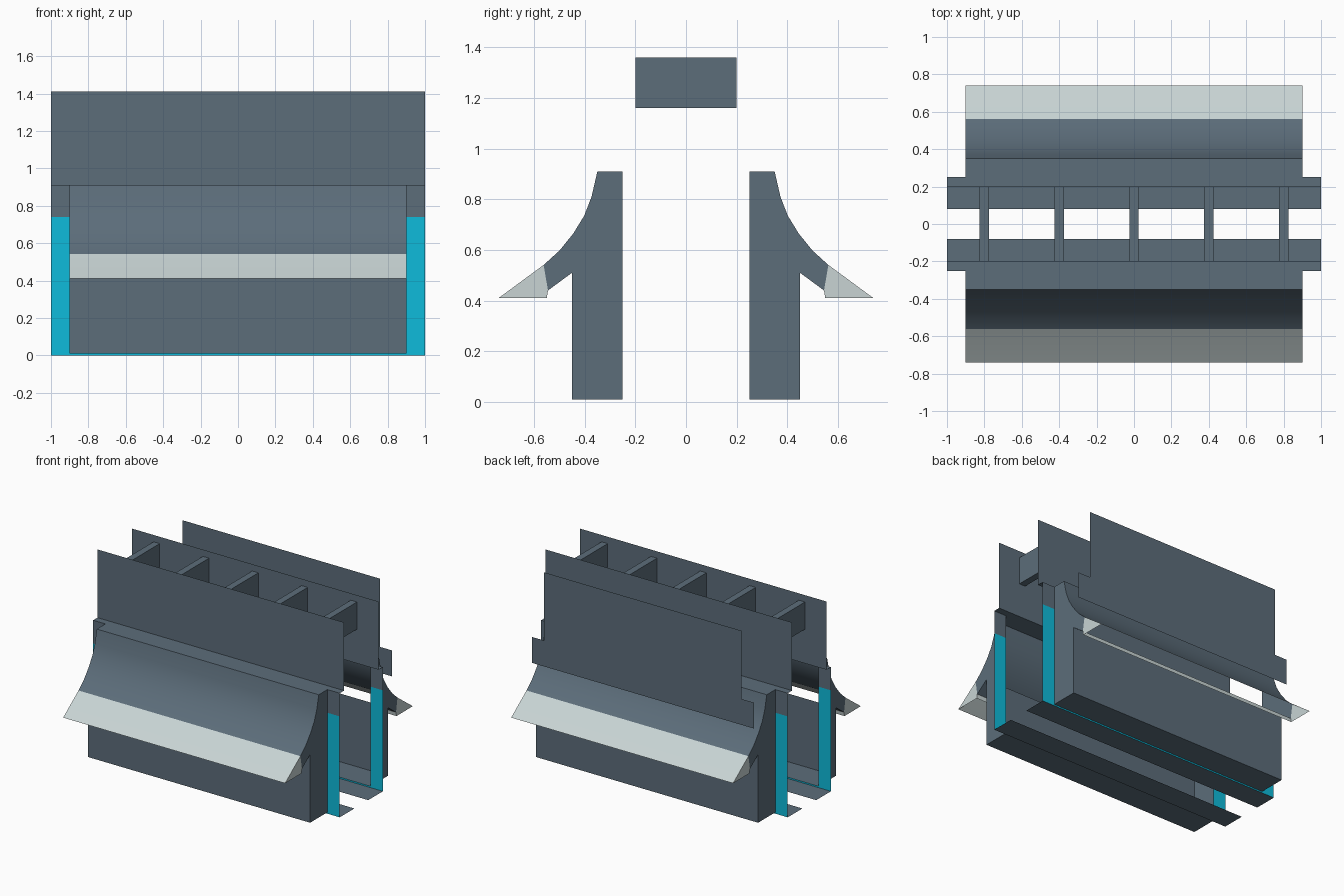
import bpy, bmesh
from mathutils import Vector

cube = bpy.data.objects.get("Cube")
if cube:
    bpy.data.objects.remove(cube)


def material(name, rgb):
    m = bpy.data.materials.new(name)
    m.use_nodes = True
    m.diffuse_color = (*rgb, 1)
    m.node_tree.nodes["Principled BSDF"].inputs["Base Color"].default_value = (*rgb, 1)
    return m


SLATE = material("slate_grey", (0.107, 0.153, 0.195))
PALE = material("pale_grey", (0.578, 0.658, 0.658))
CYAN = material("bright_cyan", (0.0044, 0.50, 0.71))


def finish(name, bm, mats):
    me = bpy.data.meshes.new(name)
    bm.to_mesh(me)
    bm.free()
    for m in mats:
        me.materials.append(m)
    ob = bpy.data.objects.new(name, me)
    bpy.context.collection.objects.link(ob)
    return ob


def add_face(bm, pts, facing, mat=0):
    """Add one polygon turned towards the facing direction."""
    f = bm.faces.new([bm.verts.new(p) for p in pts])
    f.normal_update()
    if f.normal.dot(Vector(facing)) < 0:
        f.normal_flip()
    f.material_index = mat


def upright(x0, x1, z0, z1, y):
    return [(x0, y, z0), (x1, y, z0), (x1, y, z1), (x0, y, z1)]


def level(x, y0, y1, z):
    return [(-x, y0, z), (x, y0, z), (x, y1, z), (-x, y1, z)]


# Half section of a side wall, as (y, z)
CURVE = [(0.35, 0.91), (0.373, 0.81), (0.402, 0.735), (0.445, 0.665), (0.5, 0.597), (0.562, 0.541)]
TIP, HEEL, NOTCH = (0.74, 0.41), (0.55, 0.41), (0.545, 0.44)
WALL = [(0.45, 0.51), (0.45, 0.01), (0.25, 0.01)]
TOP_IN = (0.25, 0.91)
W = 0.9


def side_wall(name, s):
    bm = bmesh.new()

    def strip(a, b, facing, mat=0):
        (ya, za), (yb, zb) = a, b
        add_face(bm, [(-W, s * ya, za), (W, s * ya, za), (W, s * yb, zb), (-W, s * yb, zb)],
                 (0, s * facing[0], facing[1]), mat)

    # Top, flared outer surface, pale lip; inner side and lip underside stay open
    strip(TOP_IN, CURVE[0], (0, 1))
    for a, b in zip(CURVE, CURVE[1:]):
        strip(a, b, (1, 1))
    strip(CURVE[-1], TIP, (1, 1), 1)
    strip(HEEL, NOTCH, (-1, -0.1), 1)
    strip(NOTCH, WALL[0], (-1, -1))
    strip(WALL[0], WALL[1], (1, 0))
    strip(WALL[1], WALL[2], (0, -1))
    # End caps, split into slate body and pale lip
    for x in (-W, W):
        for poly, mat in ((CURVE + [NOTCH] + WALL + [TOP_IN], 0),
                          ([CURVE[-1], TIP, HEEL, NOTCH], 1)):
            add_face(bm, [(x, s * y, z) for y, z in poly], (x, 0, 0), mat)
    bmesh.ops.remove_doubles(bm, verts=bm.verts, dist=0.0005)
    ob = finish(name, bm, [SLATE, PALE])
    bpy.ops.object.select_all(action='DESELECT')
    ob.select_set(True)
    bpy.context.view_layer.objects.active = ob
    bpy.ops.object.shade_smooth_by_angle(angle=0.5)


for side, s in (("front", -1), ("back", 1)):
    out = (0, s, 0)
    side_wall(side + "_flared_wall", s)

    # Upright fascia above the wall
    bm = bmesh.new()
    add_face(bm, upright(-1, 1, 0.91, 1.41, s * 0.2), out)
    finish(side + "_fascia", bm, [SLATE])

    # Thin ledge joining fascia and wall
    bm = bmesh.new()
    add_face(bm, level(1, s * 0.2, s * 0.25, 0.91), (0, 0, 1))
    finish(side + "_ledge", bm, [SLATE])

    # Floor flange
    bm = bmesh.new()
    add_face(bm, level(1, s * 0.08, s * 0.25, 0), (0, 0, 1))
    finish(side + "_floor_flange", bm, [SLATE])

    # Coloured end strips with a slate top, and a thin sill between them
    bm = bmesh.new()
    for x0, x1 in ((-1, -W), (W, 1)):
        add_face(bm, upright(x0, x1, 0, 0.74, s * 0.25), out, 1)
        add_face(bm, upright(x0, x1, 0.74, 0.91, s * 0.25), out, 0)
    add_face(bm, upright(-W, W, 0, 0.01, s * 0.25), out, 1)
    finish(side + "_end_strips", bm, [SLATE, CYAN])

# Stepped panel standing behind the back fascia
bm = bmesh.new()
half = [(0.9, 0.72), (0.9, 0.91), (0.8, 0.91), (0.8, 1.41)]
outline = half + [(-x, z) for x, z in reversed(half)]
add_face(bm, [(x, 0.5, z) for x, z in outline], (0, 1, 0))
finish("back_stepped_panel", bm, [SLATE])

# Cross beams between the fascias
for i in range(5):
    bm = bmesh.new()
    bmesh.ops.create_cube(bm, size=1)
    for v in bm.verts:
        v.co = (v.co.x * 0.05 + (i - 2) * 0.4, v.co.y * 0.4, v.co.z * 0.2 + 1.26)
    finish("cross_beam_%d" % (i + 1), bm, [SLATE])
